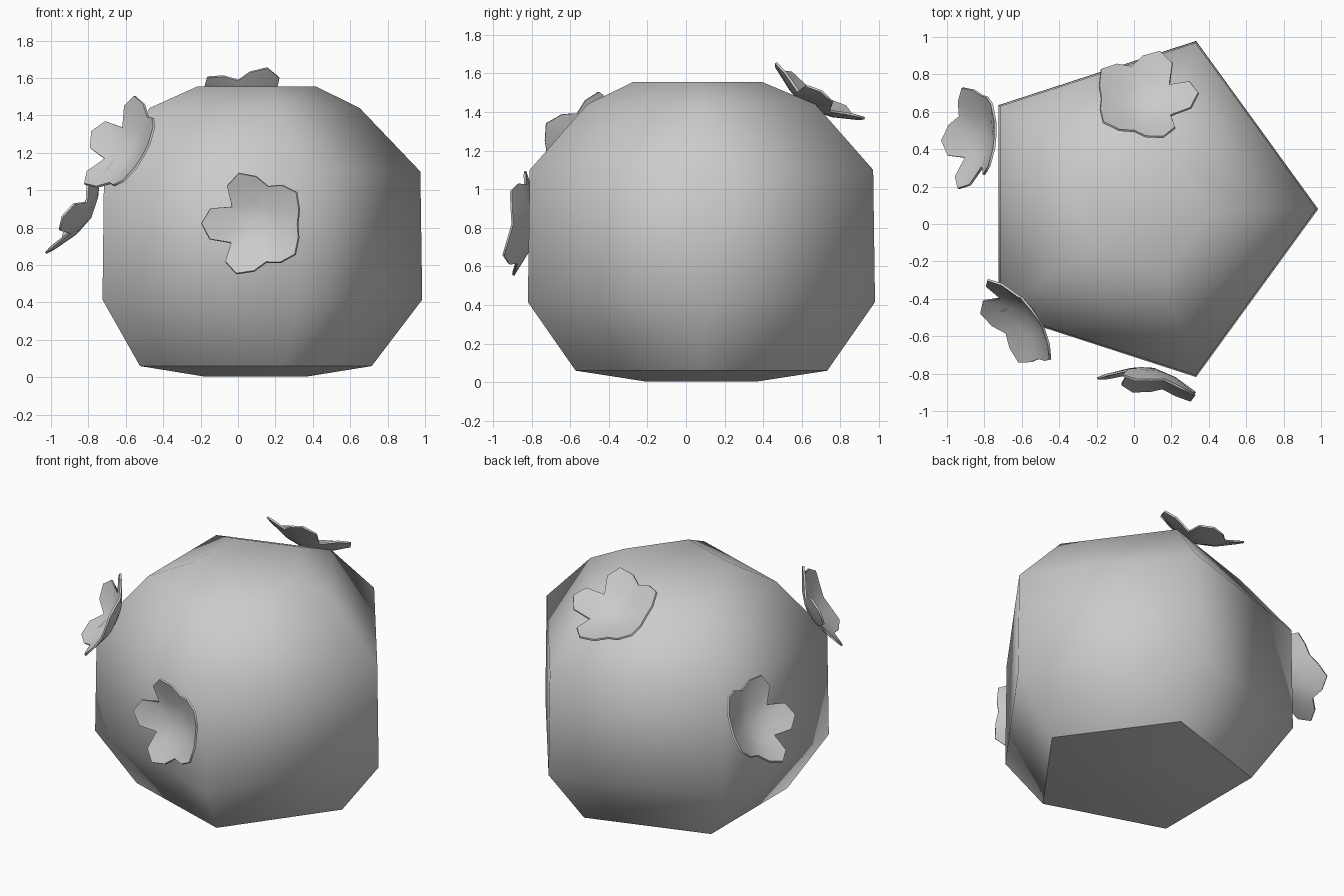
import bpy, bmesh, math
from mathutils import Vector, Matrix

if "Cube" in bpy.data.objects:
    bpy.data.objects.remove(bpy.data.objects["Cube"])


def make_object(name, bm):
    bmesh.ops.recalc_face_normals(bm, faces=bm.faces)
    for f in bm.faces:
        f.smooth = True
    me = bpy.data.meshes.new(name)
    bm.to_mesh(me)
    bm.free()
    ob = bpy.data.objects.new(name, me)
    bpy.context.collection.objects.link(ob)
    return ob


# Rounded five-sided body: (height, radius, centre x, centre y)
rings = [(0.005, 0.31, 0.065, 0.08), (0.06, 0.685, 0.03, 0.08),
         (0.415, 0.945, 0.04, 0.08), (1.10, 0.935, 0.04, 0.08),
         (1.44, 0.62, 0.03, 0.08), (1.555, 0.35, 0.066, 0.06)]
bm = bmesh.new()
loops = []
for z, r, cx, cy in rings:
    loops.append([bm.verts.new((cx + r * math.cos(math.tau * i / 5),
                                cy + r * math.sin(math.tau * i / 5), z))
                  for i in range(5)])
for a, b in zip(loops, loops[1:]):
    for i in range(5):
        j = (i + 1) % 5
        bm.faces.new((a[i], a[j], b[j], b[i]))
bm.faces.new(loops[0][::-1])
bm.faces.new(loops[-1])
# crisp edge round the underside
for i in range(5):
    bm.edges.get((loops[1][i], loops[1][(i + 1) % 5])).smooth = False
make_object("body", bm)


# Cupped five-petal flower; the first petal has deeper notches beside it
def flower(name, loc, normal, roll):
    notches = [0.165, 0.215, 0.235, 0.215, 0.165]
    outline = []
    for p in range(5):
        for off, r in ((-19, 0.255), (0, 0.285), (19, 0.255), (36, notches[p])):
            outline.append((math.radians(72 * p + off), r))
    bm = bmesh.new()
    centre = bm.verts.new((0, 0, 0))
    mid, rim = [], []
    for a, r in outline:
        for ring, s in ((mid, 0.5), (rim, 1.0)):
            q = r * s
            ring.append(bm.verts.new((q * math.cos(a), q * math.sin(a),
                                      0.1 * (q / 0.27) ** 1.6)))
    n = len(outline)
    for i in range(n):
        j = (i + 1) % n
        bm.faces.new((centre, mid[i], mid[j]))
        bm.faces.new((mid[i], rim[i], rim[j], mid[j]))
    ob = make_object(name, bm)
    w = Vector(normal).normalized()
    u = Vector((0, 0, 1)).cross(w).normalized()
    v = w.cross(u)
    frame = Matrix((u, v, w)).transposed().to_4x4()
    ob.matrix_world = (Matrix.Translation(loc) @ frame
                       @ Matrix.Rotation(math.radians(roll), 4, 'Z'))
    mod = ob.modifiers.new("thickness", 'SOLIDIFY')
    mod.thickness = 0.012
    mod.offset = 0
    # keep the thin rim crisp
    for e in ob.data.edges:
        if all(k > 0 and k % 2 == 0 for k in e.vertices):
            e.use_edge_sharp = True


flower("flower_top_back", (0.06, 0.635, 1.42), (0, 0.53, 0.85), 182)
flower("flower_left", (-0.79, 0.455, 0.855), (-0.86, 0.08, 0.5), -12)
flower("flower_front_left", (-0.565, -0.48, 1.20), (-0.72, -0.54, 0.44), 165)
flower("flower_front", (0.105, -0.775, 0.81), (-0.2, -1, 0.12), 180)
